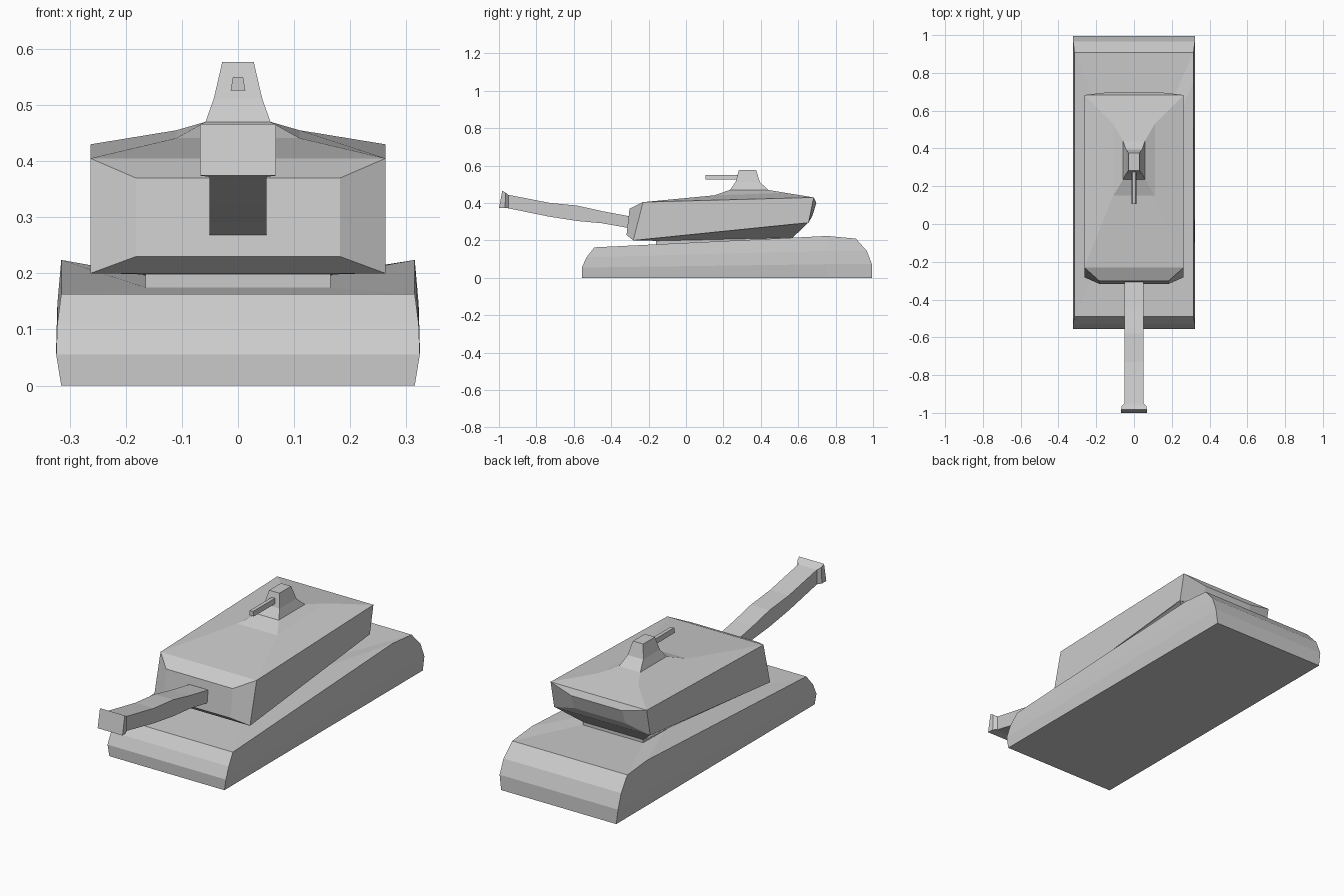
import bpy

if "Cube" in bpy.data.objects:
    bpy.data.objects.remove(bpy.data.objects["Cube"])


def loft(name, rings):
    """Skin a stack of equal-length closed rings and cap both ends."""
    n = len(rings[0])
    verts = [v for r in rings for v in r]
    faces = [list(range(n))[::-1], [(len(rings) - 1) * n + i for i in range(n)]]
    for k in range(len(rings) - 1):
        for i in range(n):
            j = (i + 1) % n
            faces.append([k * n + i, k * n + j, (k + 1) * n + j, (k + 1) * n + i])
    mesh = bpy.data.meshes.new(name)
    mesh.from_pydata(verts, [], faces)
    ob = bpy.data.objects.new(name, mesh)
    bpy.context.collection.objects.link(ob)
    # consistent outward normals
    import bmesh
    bm = bmesh.new()
    bm.from_mesh(mesh)
    bmesh.ops.recalc_face_normals(bm, faces=bm.faces)
    bm.to_mesh(mesh)
    bm.free()
    return ob


def level(w, yf, zf, yr, zr):
    """Horizontal rectangle, tilted from front (yf, zf) to rear (yr, zr)."""
    return [(-w, yf, zf), (w, yf, zf), (w, yr, zr), (-w, yr, zr)]


def section(w, yb, zb, yt, zt, wt=None):
    """Upright rectangle with bottom (yb, zb) and top (yt, zt)."""
    wt = wt or w
    return [(-w, yb, zb), (w, yb, zb), (wt, yt, zt), (-wt, yt, zt)]


def deck(w, yf, zf, ym, zm, yr, zr, wr=None):
    """Rectangle with an extra pair of points along its sides."""
    return [(-w, yf, zf), (w, yf, zf), (w, ym, zm), (w, yr, zr), (-w, yr, zr), (-w, ym, zm)]


# Hull: rounded ends, slightly bulged sides, deck rising to the rear
loft("hull", [
    deck(.315, -.556, 0, .755, 0, .995, 0),
    deck(.324, -.557, .055, .755, .073, .994, .073),
    deck(.322, -.532, .11, .755, .145, .967, .144),
    deck(.315, -.490, .163, .755, .224, .908, .21),
    deck(.165, -.16, .175, .40, .197, .57, .20),
])

# Turret ring between hull and turret
loft("turret_ring", [level(.165, -.16, .16, .57, .18),
                     level(.165, -.16, .205, .57, .225)])

# Turret body: front plate, main box, slightly bulged rear plate
loft("turret", [
    section(.182, -.318, .23, -.302, .37),
    section(.263, -.282, .20, -.23, .405),
    section(.263, .655, .295, .683, .43),
    section(.14, .675, .33, .697, .40),
])

# Tapered belly below the turret overhang
loft("turret_belly", [level(.165, -.16, .198, .57, .215),
                      level(.262, -.28, .201, .655, .296)])

# Turret roof sweeping up into the cupola
loft("roof_and_cupola", [
    level(.263, -.23, .405, .683, .43),
    level(.11, .15, .441, .53, .455),
    level(.058, .235, .47, .44, .47),
    level(.043, .265, .512, .395, .512),
    level(.028, .283, .577, .375, .577),
])

# Main gun with flared muzzle
loft("main_gun", [
    section(.051, -.29, .264, -.29, .327),
    section(.051, -.45, .292, -.45, .357),
    section(.051, -.58, .304, -.58, .386),
    section(.051, -.73, .327, -.73, .401),
    section(.051, -.95, .372, -.95, .444),
    section(.066, -.968, .374, -.964, .455),
    section(.068, -1.0, .374, -.982, .466),
])

# Small roof gun
loft("roof_gun", [section(.013, .105, .526, .105, .550, .009),
                  section(.013, .32, .526, .32, .550, .009)])
